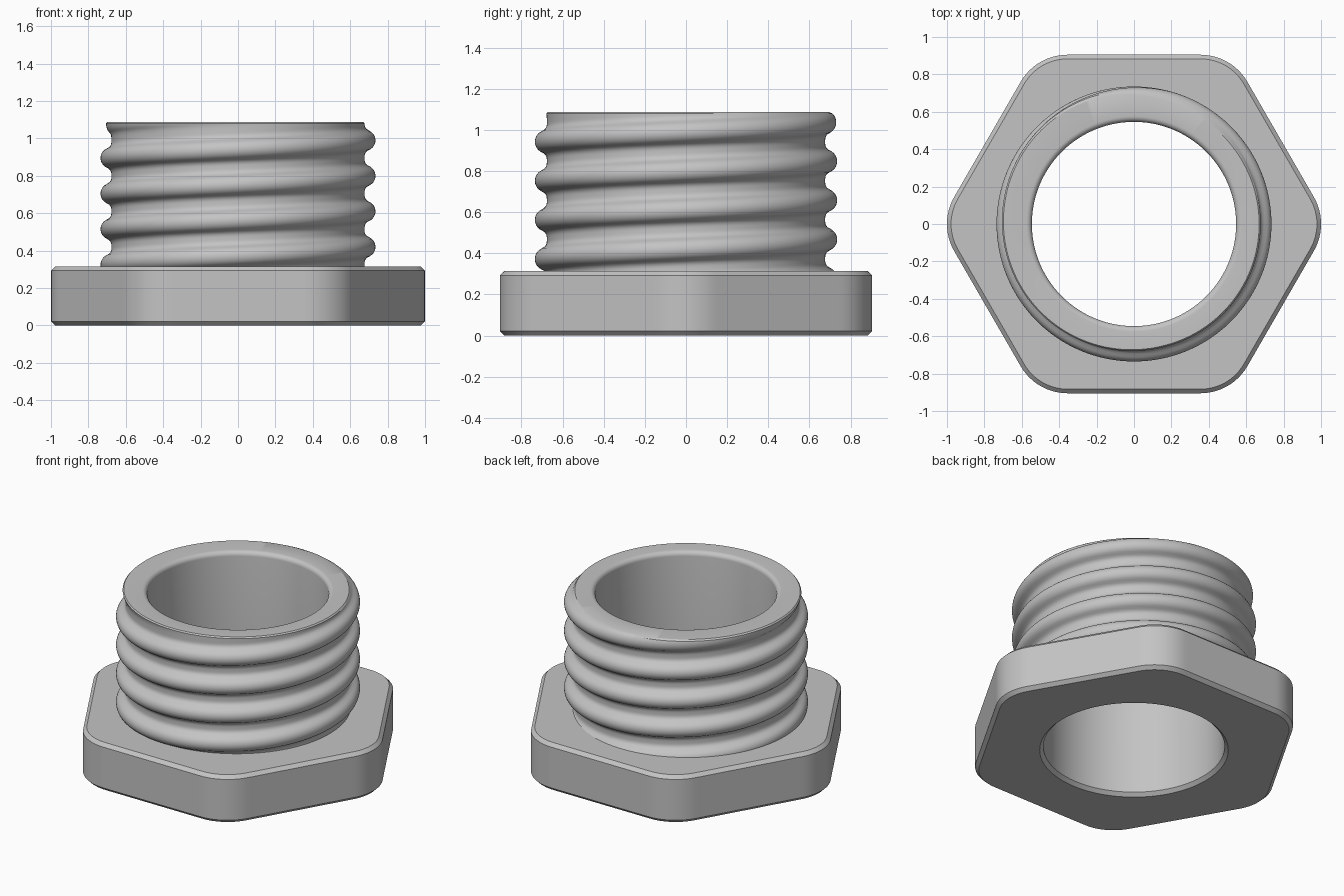
import bpy
from math import sin, cos, pi, tau, radians, sqrt, atan2

SEGMENTS = 252
BORE = 0.546
FLANGE_TOP, NECK_TOP = 0.315, 1.088
ROOT, HEIGHT, PITCH, CREST_Z = 0.677, 0.058, 0.19, 0.99

if "Cube" in bpy.data.objects:
    bpy.data.objects.remove(bpy.data.objects["Cube"], do_unlink=True)

grey = bpy.data.materials.new("plain grey")
grey.use_nodes = True
colour = (0.55, 0.55, 0.55, 1)
grey.diffuse_color = colour
grey.node_tree.nodes["Principled BSDF"].inputs["Base Color"].default_value = colour


def loft(name, rings):
    """Skin a list of (radius function of angle, z) rings."""
    verts, faces = [], []
    for radius, z in rings:
        for j in range(SEGMENTS):
            a = tau * j / SEGMENTS
            r = radius(a)
            verts.append((r * cos(a), r * sin(a), z))
    for i in range(len(rings) - 1):
        for j in range(SEGMENTS):
            k = (j + 1) % SEGMENTS
            low, high = i * SEGMENTS, (i + 1) * SEGMENTS
            faces.append((low + j, low + k, high + k, high + j))
    mesh = bpy.data.meshes.new(name)
    mesh.from_pydata(verts, [], faces)
    mesh.materials.append(grey)
    obj = bpy.data.objects.new(name, mesh)
    bpy.context.collection.objects.link(obj)
    bpy.ops.object.select_all(action='DESELECT')
    obj.select_set(True)
    bpy.context.view_layer.objects.active = obj
    bpy.ops.object.shade_smooth_by_angle(angle=radians(30))
    return obj


def circle(r):
    return lambda a: r


def hexagon(inset):
    """Rounded hexagon with corners on the x axis."""
    apothem, fillet = 0.905 - inset, 0.29 - inset
    centre = (apothem - fillet) / cos(pi / 6)
    tangent = atan2(fillet * 0.5, centre + fillet * cos(pi / 6))

    def radius(a):
        t = abs((a + pi / 6) % (pi / 3) - pi / 6)
        if t < tangent:
            return centre * cos(t) + sqrt(fillet ** 2 - (centre * sin(t)) ** 2)
        return apothem / cos(pi / 6 - t)
    return radius


def thread(z, inset=0):
    """Round helical thread that runs out near the top."""
    half = 0.085
    total = (half ** 2 + HEIGHT ** 2) / (2 * HEIGHT)
    crest_arc = total * 0.6
    root_arc = total - crest_arc

    def radius(a):
        turn = a / tau
        h = (z - CREST_Z) / PITCH - turn
        k = round(h)
        d = abs(h - k) * PITCH
        if d < half * 0.6:
            bump = HEIGHT - crest_arc + sqrt(crest_arc ** 2 - d ** 2)
        elif d < half:
            bump = root_arc - sqrt(root_arc ** 2 - (half - d) ** 2)
        else:
            bump = 0
        fade = min(1, max(0, (0.8 - k - turn) / 0.6))
        return ROOT + bump * fade - inset
    return radius


# Hexagonal flange with chamfered rims
c = 0.022
loft("hex_flange", [
    (circle(BORE), FLANGE_TOP), (circle(BORE), c), (circle(BORE + c), 0),
    (hexagon(c), 0), (hexagon(0), c),
    (hexagon(0), FLANGE_TOP - c), (hexagon(c), FLANGE_TOP),
    (circle(ROOT - 0.01), FLANGE_TOP)])

# Threaded neck, rounded inner lip and bore
rows = 84
start, end = FLANGE_TOP - 0.01, NECK_TOP - 0.008
neck = [(thread(start + (end - start) * i / rows), start + (end - start) * i / rows)
        for i in range(rows + 1)]
neck.append((thread(NECK_TOP, 0.008), NECK_TOP))
lip = 0.03
for i in range(7):
    t = pi / 2 * i / 6
    neck.append((circle(BORE + lip * (1 - sin(t))), NECK_TOP - lip * (1 - cos(t))))
neck.append((circle(BORE), FLANGE_TOP))
loft("threaded_neck", neck)
